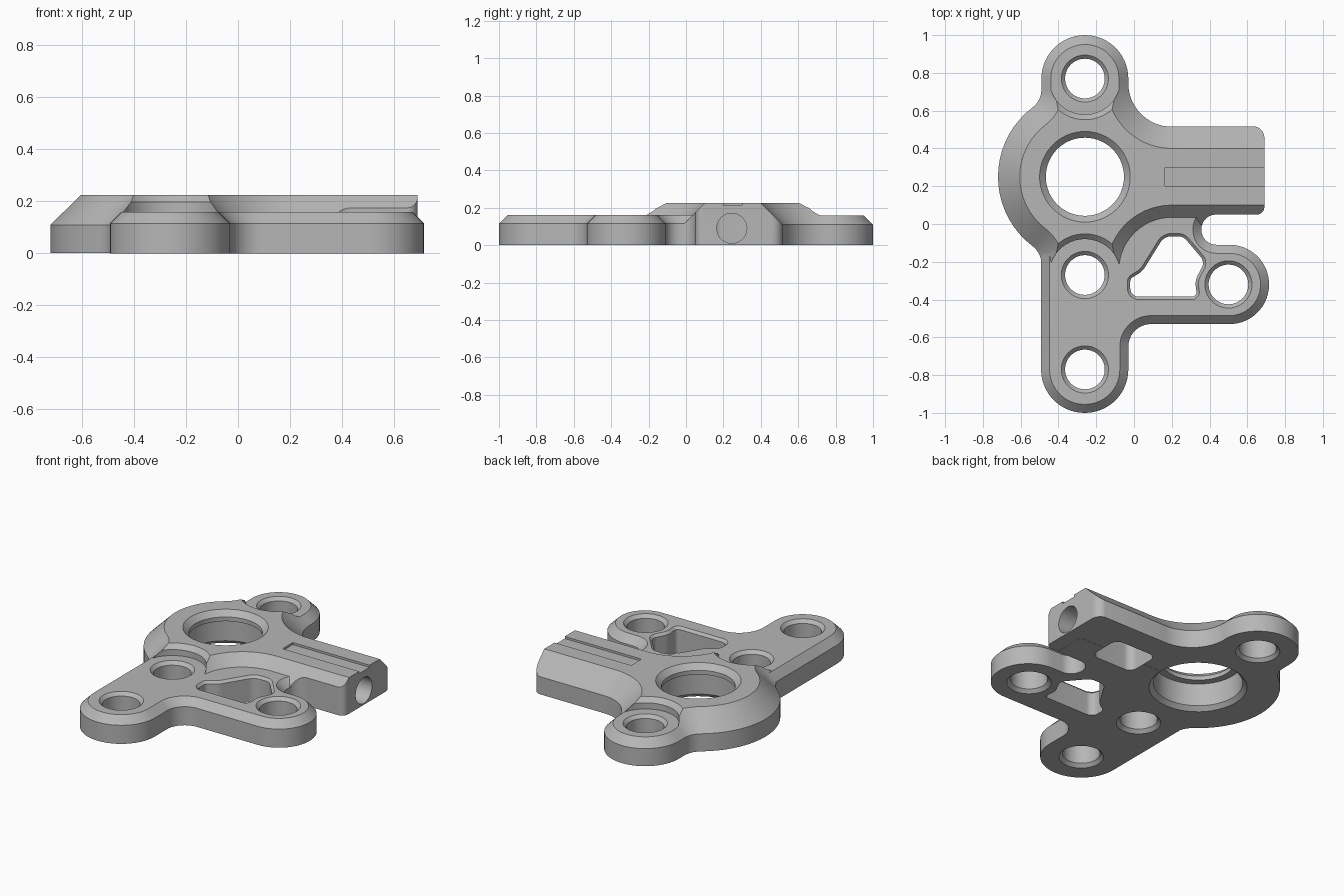
import bpy, bmesh
from math import sin, cos, pi, radians
from mathutils import Vector, Matrix

if "Cube" in bpy.data.objects:
    bpy.data.objects.remove(bpy.data.objects["Cube"], do_unlink=True)

grey = bpy.data.materials.new("machined_grey")
grey.use_nodes = True
grey.diffuse_color = (0.47, 0.47, 0.47, 1)
grey.node_tree.nodes["Principled BSDF"].inputs["Base Color"].default_value = grey.diffuse_color


def arc(cx, cy, r, a0, a1):
    n = max(2, round(abs(a1 - a0) / 6))
    angles = [radians(a0 + (a1 - a0) * i / n) for i in range(n + 1)]
    return [Vector((cx + r * cos(a), cy + r * sin(a))) for a in angles]


def tidy(pts):
    return [p for i, p in enumerate(pts) if (p - pts[i - 1]).length > 1e-3]


def rounded(corners):
    """Polygon from (x, y, radius) corners, each replaced by a fillet arc."""
    out = []
    for i, (x, y, r) in enumerate(corners):
        p = Vector((x, y))
        a = (Vector(corners[i - 1][:2]) - p).normalized()
        b = (Vector(corners[(i + 1) % len(corners)][:2]) - p).normalized()
        if r == 0:
            out.append(p)
            continue
        half = a.angle(b) / 2
        centre = p + (a + b).normalized() * r / sin(half)
        start = p + a * r * cos(half) / sin(half) - centre
        sweep = pi - 2 * half
        if a.x * b.y - a.y * b.x > 0:
            sweep = -sweep
        n = max(2, round(abs(sweep) / radians(7)))
        for k in range(n + 1):
            t = sweep * k / n
            out.append(centre + Vector((start.x * cos(t) - start.y * sin(t),
                                        start.x * sin(t) + start.y * cos(t))))
    return tidy(out)


def inset(pts, d):
    """Offset a counter-clockwise outline inward by d with mitred corners."""
    out = []
    for i, p in enumerate(pts):
        e = (p - pts[i - 1]).normalized()
        f = (pts[(i + 1) % len(pts)] - p).normalized()
        n, m = Vector((-e.y, e.x)), Vector((-f.y, f.x))
        out.append(p + (n + m) * d / (1 + n.dot(m)))
    return out


def loft(name, pts, levels):
    """Solid from an outline repeated at (z, inset) levels."""
    bm = bmesh.new()
    rings = [[bm.verts.new((p.x, p.y, z)) for p in inset(pts, d)] for z, d in levels]
    n = len(pts)
    for lo, hi in zip(rings, rings[1:]):
        for i in range(n):
            j = (i + 1) % n
            bm.faces.new((lo[i], lo[j], hi[j], hi[i]))
    bm.faces.new(rings[0][::-1])
    bm.faces.new(rings[-1])
    me = bpy.data.meshes.new(name)
    bm.to_mesh(me)
    bm.free()
    me.materials.append(grey)
    ob = bpy.data.objects.new(name, me)
    bpy.context.collection.objects.link(ob)
    return ob


def turned(name, x, y, profile):
    """Round solid from (radius, z) steps."""
    r0 = profile[0][0]
    ring = tidy(arc(x, y, r0, 0, 360))
    return loft(name, ring, [(z, r0 - r) for r, z in profile])


def combine(target, tool, operation="DIFFERENCE"):
    """Boolean with the first solver that gives a sound result."""
    mod = target.modifiers.new("combine", "BOOLEAN")
    mod.operation, mod.object = operation, tool
    before = len(target.data.polygons)
    for solver in ("MANIFOLD", "EXACT", "FLOAT"):
        mod.solver = solver
        graph = bpy.context.evaluated_depsgraph_get()
        result = bpy.data.meshes.new_from_object(target.evaluated_get(graph))
        count = len(result.polygons)
        if count != before and count > before / 2:
            target.data = result
            break
    target.modifiers.remove(mod)
    bpy.data.objects.remove(tool, do_unlink=True)


# Raised hub with clamp arm, mirrored about the hub axis
HX, HY = -0.26, 0.25
half = (arc(0.2, 0.745, 0.23, 270, 180) + arc(HX, 0.77, 0.23, 0, 180)
        + arc(-0.61, 0.7125, 0.12, 0, -52.9) + arc(HX, HY, 0.46, 127.1, 180))
half = [Vector((1.0, 0.515))] + half
outline = tidy(half + [Vector((p.x, 2 * HY - p.y)) for p in reversed(half)])
bracket = loft("bracket_body", outline, [(0.001, 0), (0.11, 0), (0.225, 0.115)])

# Trim the arm end and the notch side
combine(bracket, loft("arm_trim", rounded([
    (0.355, -0.7, 0), (1.3, -0.7, 0), (1.3, 0.9, 0), (0.45, 0.9, 0), (0.45, 0.517, 0),
    (0.69, 0.517, 0.06), (0.69, 0.05, 0.04), (0.355, 0.05, 0.08)]),
    [(-0.1, 0), (0.4, 0)]))

# Round reliefs that clear the two bolt heads beside the hub
for y in (0.77, -0.27):
    combine(bracket, turned("bolt_relief", HX, y, [
        (0.19, 0.1595), (0.19, 0.197), (0.245, 0.252)]))

# Lower mounting plate with two lobes
plate = loft("mounting_plate", rounded([
    (-0.492, -1, 0.2295), (-0.03, -1, 0.2295), (-0.03, -0.53, 0.12),
    (0.715, -0.53, 0.209), (0.715, -0.11, 0.209), (0.357, -0.11, 0.079),
    (0.357, 0.052, 0.079), (0.6, 0.052, 0), (0.6, 0.25, 0), (-0.492, 0.25, 0)]),
    [(0, 0), (0.115, 0), (0.16, 0.045)])
combine(bracket, plate, "UNION")

# Bolt holes, chamfered on both faces
for x, y in ((HX, 0.77), (HX, -0.27), (HX, -0.77), (0.5, -0.32)):
    combine(bracket, turned("bolt_hole", x, y, [
        (0.135, -0.01), (0.105, 0.02), (0.105, 0.14), (0.135, 0.17)]))

# Main bore: bearing seat from below, lip and chamfer on top
combine(bracket, turned("main_bore", HX, HY, [
    (0.285, -0.01), (0.25, 0.025), (0.25, 0.165), (0.207, 0.166),
    (0.207, 0.192), (0.25, 0.235)]))

# Lightening window in the plate
combine(bracket, loft("window", rounded([
    (-0.02, -0.385, 0.045), (0.335, -0.385, 0.025), (0.322, -0.3, 0.1),
    (0.375, -0.2, 0.05), (0.26, -0.065, 0.06), (0.16, -0.065, 0.07),
    (0.045, -0.25, 0.1), (-0.02, -0.29, 0.03)]),
    [(-0.1, 0), (0.145, 0), (0.17, -0.025)]))

# Pocket under the arm and shallow groove along its top
combine(bracket, loft("arm_pocket", rounded([
    (0.14, 0.14, 0.05), (0.43, 0.14, 0.05), (0.43, 0.36, 0.05), (0.14, 0.36, 0.05)]),
    [(-0.1, 0), (0.17, 0)]))
combine(bracket, loft("arm_groove", rounded([
    (0.165, 0.2, 0), (0.9, 0.2, 0), (0.9, 0.3, 0), (0.165, 0.3, 0)]),
    [(0.212, 0), (0.3, 0)]))

# Cross bore from the arm end into the pocket
bore = turned("cross_bore", 0, 0, [(0.08, 0), (0.08, 0.5)])
bore.data.transform(Matrix.Translation((0.35, 0.245, 0.09)) @ Matrix.Rotation(pi / 2, 4, "Y"))
combine(bracket, bore)

for ob in bpy.context.selected_objects:
    ob.select_set(False)
bracket.select_set(True)
bpy.context.view_layer.objects.active = bracket
bpy.ops.object.shade_smooth_by_angle(angle=radians(25))
